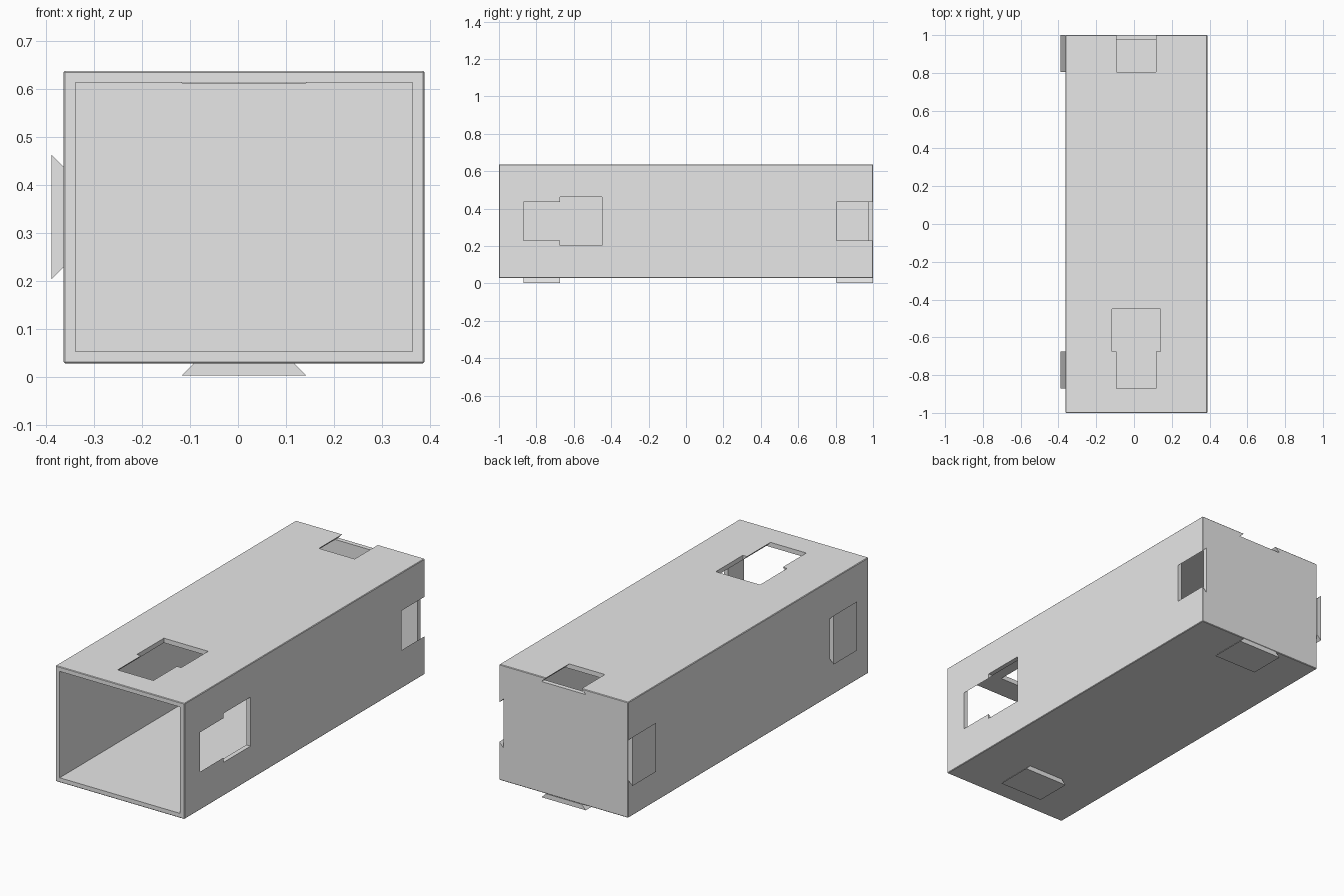
import bpy, bmesh
from mathutils import Vector

cube = bpy.data.objects.get("Cube")
if cube:
    bpy.data.objects.remove(cube, do_unlink=True)

grey = bpy.data.materials.new("light_grey")
grey.use_nodes = True
colour = (0.8, 0.8, 0.8, 1)
grey.diffuse_color = colour
grey.node_tree.nodes["Principled BSDF"].inputs["Base Color"].default_value = colour

# Outer shell dimensions
CX, CZ = 0.0125, 0.3325
HALF_X, HALF_Z, WALL = 0.3755, 0.3045, 0.0245
NECK, FLARE, DEPTH = 0.104, 0.129, 0.025   # dovetail half widths and depth
FRONT, REAR = (-0.87, -0.675), (0.805, 1.0)

X, Z = Vector((1, 0, 0)), Vector((0, 0, 1))
# Each side: centre of the face, direction across it, direction outward
TOP = (Vector((CX, 0, CZ + HALF_Z)), X, Z)
BOTTOM = (Vector((CX, 0, CZ - HALF_Z)), X, -Z)
LEFT = (Vector((CX + HALF_X, 0, CZ)), Z, X)
RIGHT = (Vector((CX - HALF_X, 0, CZ)), Z, -X)


def prism(name, side, profile, y_range):
    """Extrude an (across, outward) profile along y on one side of the shell."""
    centre, across, out = side
    bm = bmesh.new()
    base = [bm.verts.new(centre + across * u + out * n + Vector((0, y_range[0], 0)))
            for u, n in profile]
    face = bm.faces.new(base)
    ext = bmesh.ops.extrude_face_region(bm, geom=[face])
    moved = [v for v in ext["geom"] if isinstance(v, bmesh.types.BMVert)]
    bmesh.ops.translate(bm, verts=moved, vec=(0, y_range[1] - y_range[0], 0))
    bmesh.ops.recalc_face_normals(bm, faces=bm.faces)
    mesh = bpy.data.meshes.new(name)
    bm.to_mesh(mesh)
    bm.free()
    obj = bpy.data.objects.new(name, mesh)
    bpy.context.scene.collection.objects.link(obj)
    mesh.materials.append(grey)
    return obj


def trapezoid(low, low_n, high, high_n):
    return [(-low, low_n), (low, low_n), (high, high_n), (-high, high_n)]


def cut(target, cutter):
    cutter.hide_render = True
    cutter.hide_viewport = True
    cutter.display_type = 'WIRE'
    mod = target.modifiers.new(cutter.name, 'BOOLEAN')
    mod.operation, mod.solver, mod.object = 'DIFFERENCE', 'EXACT', cutter


# Shell: a finely bevelled box, hollow and open at the front
shell = prism("shell", TOP, trapezoid(HALF_X, -2 * HALF_Z, HALF_X, 0), (-1, 1))
bevel = shell.modifiers.new("edge_bevel", 'BEVEL')
bevel.width, bevel.segments = 0.003, 1
cut(shell, prism("cavity_cutter", TOP,
                 trapezoid(HALF_X - WALL, WALL - 2 * HALF_Z, HALF_X - WALL, -WALL),
                 (-1.1, 1 - WALL)))

# Undercut dovetail slots, the front one with a wide entry behind it
OVER = 0.01
dovetail = trapezoid(FLARE, -DEPTH, NECK - OVER, OVER)
entry = trapezoid(FLARE, -DEPTH - OVER, FLARE, OVER)
for name, side in (("top", TOP), ("left", LEFT)):
    cut(shell, prism(name + "_front_slot_cutter", side, dovetail, (FRONT[0], FRONT[1] + OVER)))
    cut(shell, prism(name + "_entry_cutter", side, entry, (FRONT[1], -0.45)))
    cut(shell, prism(name + "_rear_slot_cutter", side, dovetail, (REAR[0], REAR[1] + OVER)))

# Matching dovetail tabs on the opposite sides
tab = trapezoid(NECK, 0, FLARE, DEPTH)
for name, side in (("bottom", BOTTOM), ("right", RIGHT)):
    prism(name + "_front_tab", side, tab, FRONT)
    prism(name + "_rear_tab", side, tab, REAR)
